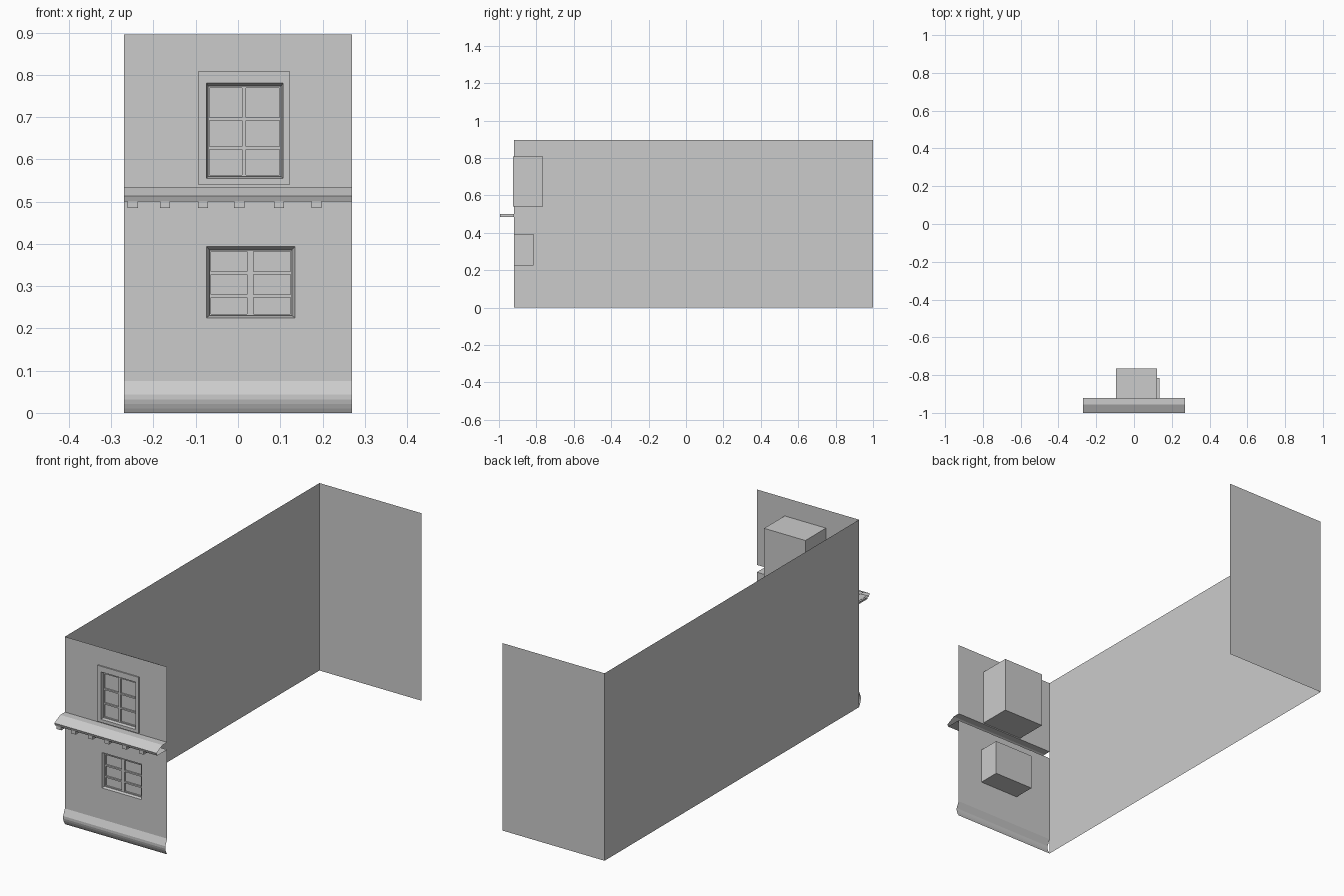
import bpy, bmesh

if "Cube" in bpy.data.objects:
    bpy.data.objects.remove(bpy.data.objects["Cube"])

X = 0.27            # half width of the house
FRONT, BACK, TOP = -0.92, 1.0, 0.895


def finish(name, bm, fix_normals=True):
    bmesh.ops.remove_doubles(bm, verts=bm.verts, dist=1e-5)
    if fix_normals:
        bmesh.ops.recalc_face_normals(bm, faces=bm.faces)
    me = bpy.data.meshes.new(name)
    bm.to_mesh(me)
    bm.free()
    ob = bpy.data.objects.new(name, me)
    bpy.context.scene.collection.objects.link(ob)
    return ob


def quad(bm, pts):
    bm.faces.new([bm.verts.new(p) for p in pts])


def front_quad(bm, x0, x1, z0, z1, y=FRONT):
    quad(bm, [(x0, y, z0), (x1, y, z0), (x1, y, z1), (x0, y, z1)])


def holed_wall(bm, z0, z1, hole):
    """Front wall strip with a rectangular opening."""
    a, b, c, d = hole
    front_quad(bm, -X, a, z0, z1)
    front_quad(bm, b, X, z0, z1)
    front_quad(bm, a, b, z0, c)
    front_quad(bm, a, b, d, z1)


def profile_strip(bm, prof):
    """Sweep an open (y, z) profile across the house width."""
    for (y0, z0), (y1, z1) in zip(prof, prof[1:]):
        quad(bm, [(-X, y0, z0), (X, y0, z0), (X, y1, z1), (-X, y1, z1)])


def box(bm, x0, x1, y0, y1, z0, z1):
    vs = bmesh.ops.create_cube(bm, size=1)['verts']
    for v in vs:
        v.co = (x0 if v.co.x < 0 else x1,
                y0 if v.co.y < 0 else y1,
                z0 if v.co.z < 0 else z1)


def window_box(name, loops):
    """Loft nested rectangles (x0, x1, z0, z1, y), capped at both ends."""
    bm = bmesh.new()
    rings = [[bm.verts.new(p) for p in
              ((a, y, c), (b, y, c), (b, y, d), (a, y, d))]
             for a, b, c, d, y in loops]
    for r, s in zip(rings, rings[1:]):
        for i in range(4):
            j = (i + 1) % 4
            bm.faces.new((r[i], r[j], s[j], s[i]))
    bm.faces.new(rings[0])
    bm.faces.new(rings[-1])
    finish(name, bm)


def window_bars(name, rect, y, mullion, rails, t=0.007):
    a, b, c, d = rect
    bm = bmesh.new()
    y0, y1 = y - 0.007, y + 0.002
    box(bm, a, a + 0.004, y0, y1, c, d)
    box(bm, b - 0.004, b, y0, y1, c, d)
    box(bm, a, b, y0, y1, c, c + 0.004)
    box(bm, a, b, y0, y1, d - 0.004, d)
    m0, m1 = mullion
    box(bm, m0, m1, y0, y1, c, d)
    for z in rails:
        box(bm, a, m0, y0, y1, z - t / 2, z + t / 2)
        box(bm, m1, b, y0, y1, z - t / 2, z + t / 2)
    finish(name, bm, False)


# front wall: rounded plinth, two storeys with openings, hollow cornice
up_outer, up_open = (-0.095, 0.123, 0.54, 0.808), (-0.075, 0.107, 0.555, 0.781)
up_in = (-0.071, 0.102, 0.559, 0.773)
low_open, low_in = (-0.075, 0.135, 0.225, 0.394), (-0.068, 0.128, 0.230, 0.386)
bm = bmesh.new()
profile_strip(bm, [(FRONT, 0), (-0.926, 0.01), (-0.931, 0.021), (-0.934, 0.032),
                   (-0.934, 0.044), (FRONT, 0.075)])
holed_wall(bm, 0.075, 0.50, low_open)
holed_wall(bm, 0.535, TOP, up_outer)
finish("front_wall", bm)

bm = bmesh.new()
profile_strip(bm, [(FRONT, 0.50), (-0.995, 0.50), (-1.0, 0.513),
                   (-0.955, 0.535), (FRONT, 0.535)])
finish("cornice", bm)

# small brackets below the cornice
bm = bmesh.new()
for x in (-0.249, -0.173, -0.083, 0.003, 0.097, 0.186):
    box(bm, x - 0.012, x + 0.012, -0.995, FRONT, 0.485, 0.501)
finish("cornice_brackets", bm, False)

# windows with the boxes behind them
window_box("upper_window", [(*up_outer, -0.765), (*up_outer, -0.926),
                            (*up_open, -0.926), (*up_in, -0.906)])
window_bars("upper_window_bars", up_in, -0.906, (0.009, 0.019), (0.627, 0.696))
window_box("lower_window", [(*low_open, -0.815), (*low_open, FRONT),
                            (*low_in, -0.902)])
window_bars("lower_window_bars", low_in, -0.902, (0.021, 0.037), (0.277, 0.331))

# left side wall and rear wall, right side and roof left open
bm = bmesh.new()
quad(bm, [(-X, BACK, 0), (-X, FRONT, 0), (-X, FRONT, TOP), (-X, BACK, TOP)])
finish("side_wall", bm, False)
bm = bmesh.new()
quad(bm, [(X, BACK, 0), (-X, BACK, 0), (-X, BACK, TOP), (X, BACK, TOP)])
finish("rear_wall", bm, False)
